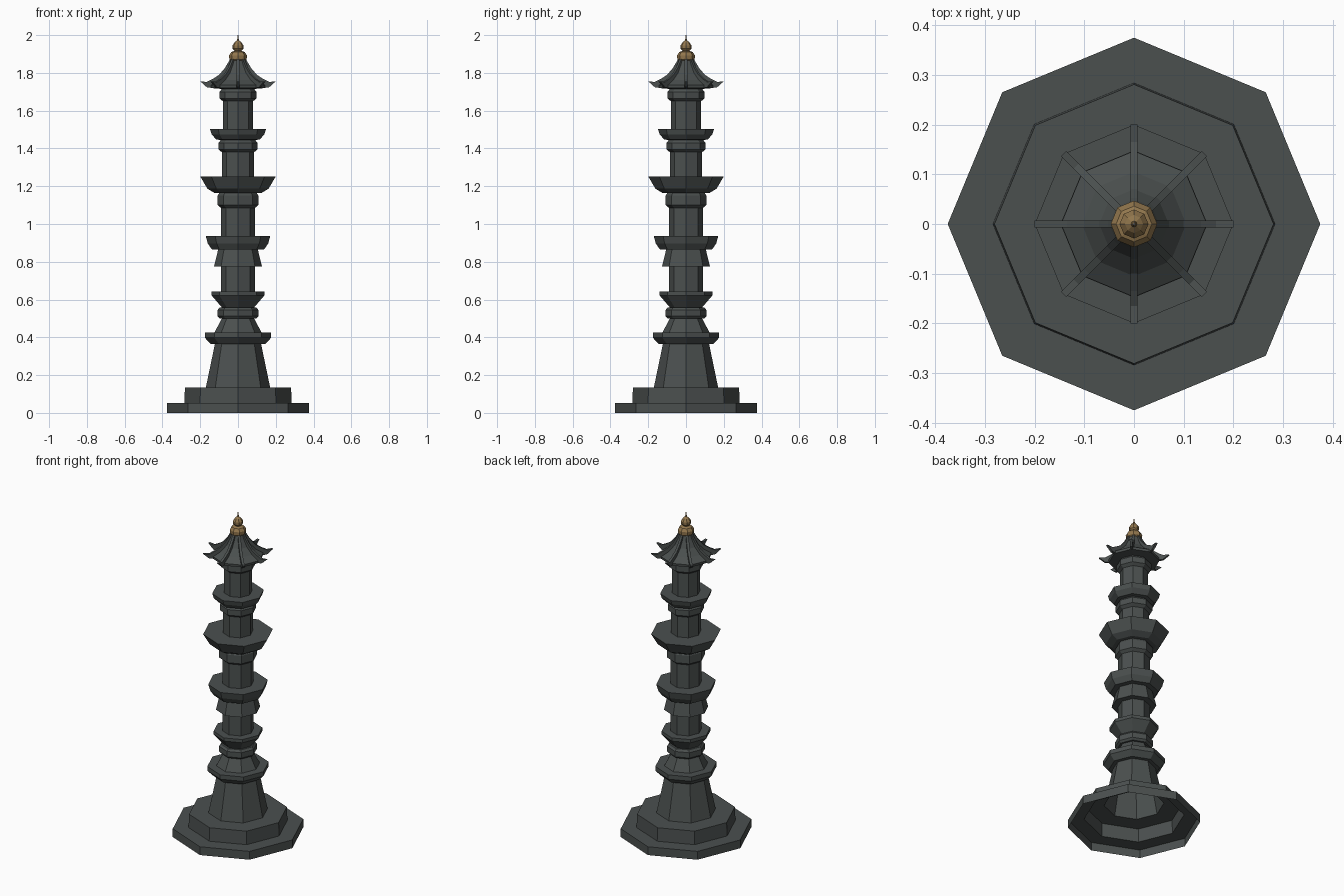
import bpy, bmesh, math

if "Cube" in bpy.data.objects:
    bpy.data.objects.remove(bpy.data.objects["Cube"])

def material(name, rgb):
    m = bpy.data.materials.new(name)
    m.diffuse_color = (*rgb, 1)
    m.use_nodes = True
    m.node_tree.nodes["Principled BSDF"].inputs["Base Color"].default_value = m.diffuse_color
    return m

STONE = material("dark_stone", (0.070, 0.080, 0.078))
GOLD = material("aged_gold", (0.29, 0.185, 0.075))

def finish(name, bm, mat, recalc=False):
    if recalc:
        bmesh.ops.recalc_face_normals(bm, faces=bm.faces[:])
    me = bpy.data.meshes.new(name)
    bm.to_mesh(me)
    bm.free()
    me.materials.append(mat)
    ob = bpy.data.objects.new(name, me)
    bpy.context.collection.objects.link(ob)
    return ob

def lathe(name, profile, mat, sides=8):
    """Eight-sided open shell from (radius, z) points, corners on the axes."""
    bm = bmesh.new()
    rings = []
    for r, z in profile:
        rings.append([bm.verts.new((r * math.cos(2 * math.pi * i / sides),
                                    r * math.sin(2 * math.pi * i / sides), z))
                      for i in range(sides)])
    for a, b in zip(rings, rings[1:]):
        for i in range(sides):
            j = (i + 1) % sides
            bm.faces.new((a[i], a[j], b[j], b[i]))
    return finish(name, bm, mat)

# stepped plinth and tapering pedestal, hollow underneath
lathe("plinth", [(.375, 0), (.375, .052), (.284, .052), (.281, .135),
                 (.17, .135), (.122, .366)], STONE)
lathe("pedestal_cap", [(.122, .366), (.145, .366), (.176, .398), (.176, .425),
                       (.125, .425), (.085, .50)], STONE)

# lower moulding and flared collar
lathe("lower_moulding", [(.085, .50), (.097, .50), (.108, .512), (.108, .545),
                         (.097, .558), (.085, .558)], STONE)
lathe("lower_collar", [(.085, .558), (.14, .622), (.14, .642), (.09, .642)], STONE)

# first shaft with skirt and dish
lathe("lower_shaft", [(.09, .642), (.09, .775), (.127, .775), (.105, .865)], STONE)
lathe("lower_dish", [(.105, .865), (.138, .865), (.16, .897), (.171, .937),
                     (.09, .937)], STONE)

# middle shaft, moulding and widest dish
lathe("middle_shaft", [(.09, .937), (.09, 1.09)], STONE)
lathe("middle_moulding", [(.09, 1.085), (.108, 1.10), (.108, 1.15), (.095, 1.17)], STONE)
lathe("wide_dish", [(.095, 1.165), (.125, 1.165), (.162, 1.187), (.20, 1.252),
                    (.085, 1.252)], STONE)

# upper shaft, moulding and small dish
lathe("upper_shaft", [(.085, 1.252), (.085, 1.38)], STONE)
lathe("upper_moulding", [(.085, 1.38), (.104, 1.395), (.104, 1.43), (.09, 1.445)], STONE)
lathe("small_dish", [(.09, 1.445), (.115, 1.447), (.14, 1.475), (.148, 1.502),
                     (.08, 1.502)], STONE)

# lantern shaft and its top moulding
lathe("lantern_shaft", [(.08, 1.502), (.08, 1.65)], STONE)
lathe("lantern_moulding", [(.08, 1.65), (.098, 1.665), (.098, 1.70), (.085, 1.715)], STONE)

# concave roof with soffit
lathe("roof", [(.085, 1.715), (.145, 1.72), (.147, 1.735), (.105, 1.762),
               (.07, 1.80), (.05, 1.84), (.04, 1.868)], STONE)

# eight upturned corner ribs
RIB = [(.035, 1.85), (.065, 1.79), (.10, 1.75), (.135, 1.722), (.165, 1.724),
       (.20, 1.755), (.165, 1.752), (.135, 1.767), (.10, 1.79), (.07, 1.825),
       (.052, 1.855), (.042, 1.875)]
bm = bmesh.new()
for k in range(8):
    a = k * math.pi / 4
    c, s, w = math.cos(a), math.sin(a), 0.0075
    sides = [[bm.verts.new((r * c - t * s, r * s + t * c, z)) for r, z in RIB]
             for t in (-w, w)]
    n = len(RIB)
    bm.faces.new(sides[0])
    bm.faces.new(sides[1][::-1])
    for i in range(n):
        j = (i + 1) % n
        bm.faces.new((sides[0][i], sides[1][i], sides[1][j], sides[0][j]))
finish("roof_ribs", bm, STONE, True)

# gold finial: ringed base, ball and spike
lathe("finial_base", [(.036, 1.862), (.046, 1.872), (.047, 1.893), (.036, 1.91),
                      (.016, 1.918)], GOLD)
lathe("finial_ball", [(.016, 1.915), (.028, 1.928), (.029, 1.945), (.018, 1.962),
                      (.006, 1.972), (.004, 1.98), (.0015, 2.0)], GOLD)
